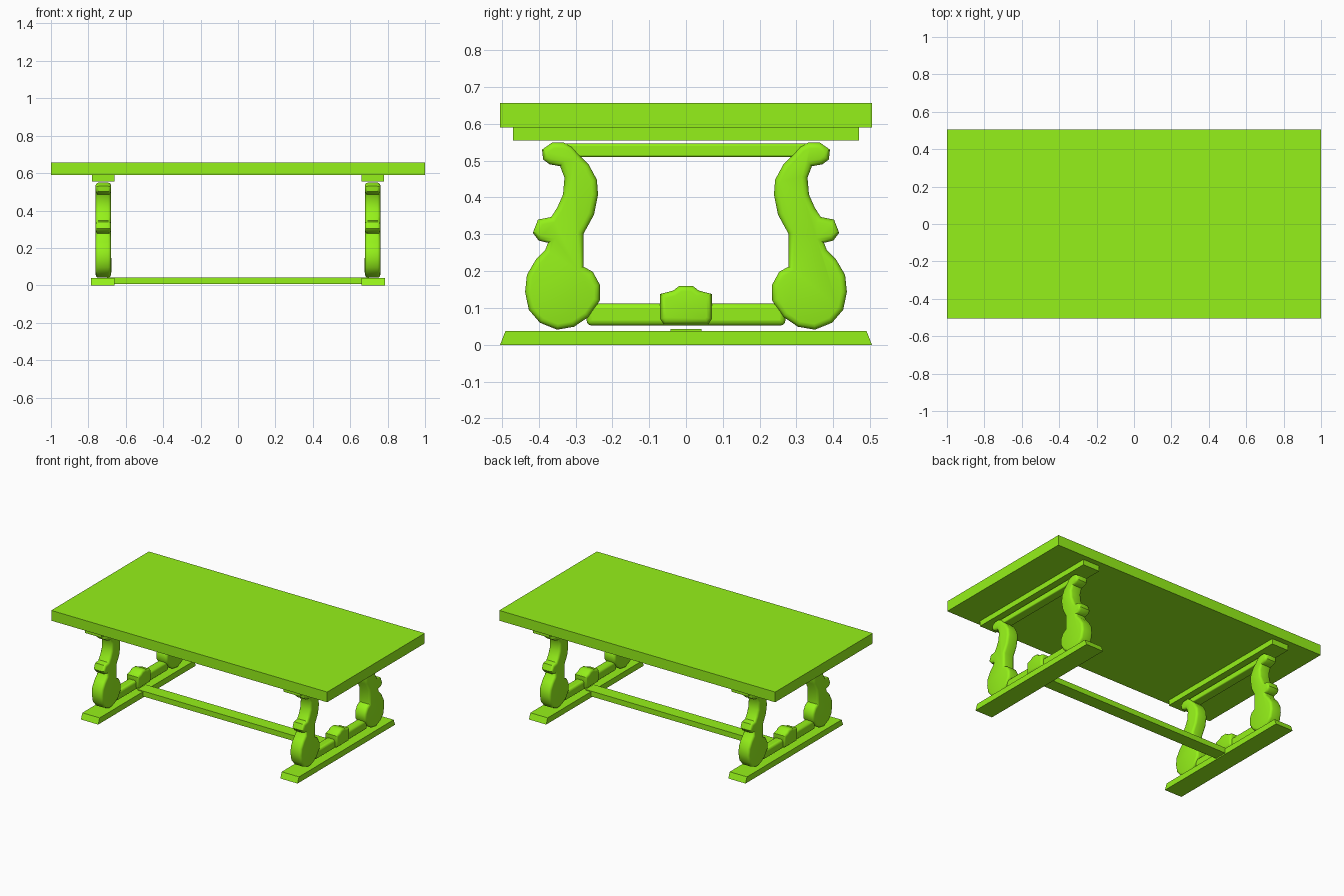
import bpy, bmesh

if "Cube" in bpy.data.objects:
    bpy.data.objects.remove(bpy.data.objects["Cube"])

green = bpy.data.materials.new("green_paint")
green.diffuse_color = (0.3, 0.88, 0.01, 1)
green.use_nodes = True
green.node_tree.nodes["Principled BSDF"].inputs["Base Color"].default_value = green.diffuse_color


def finish(name, bm, mirror=(False, False), bevel=0.0, segments=3):
    """Turn a bmesh into a mirrored, bevelled object with its origin at the world centre."""
    bmesh.ops.recalc_face_normals(bm, faces=bm.faces)
    mesh = bpy.data.meshes.new(name)
    bm.to_mesh(mesh)
    bm.free()
    ob = bpy.data.objects.new(name, mesh)
    bpy.context.collection.objects.link(ob)
    mesh.materials.append(green)
    if bevel:
        mod = ob.modifiers.new("bevel", "BEVEL")
        mod.width, mod.segments = bevel, segments
        mod.limit_method, mod.angle_limit = "ANGLE", 1.0
    if any(mirror):
        mod = ob.modifiers.new("mirror", "MIRROR")
        mod.use_axis = (mirror[0], mirror[1], False)
        mod.use_mirror_merge = False
    bpy.ops.object.select_all(action="DESELECT")
    ob.select_set(True)
    bpy.context.view_layer.objects.active = ob
    bpy.ops.object.shade_smooth_by_angle(angle=0.7)
    return ob


def slab(profile, x0, x1):
    """Extrude a (y, z) outline along x."""
    bm = bmesh.new()
    face = bm.faces.new([bm.verts.new((x0, y, z)) for y, z in profile])
    new = bmesh.ops.extrude_face_region(bm, geom=[face])["geom"]
    verts = [v for v in new if isinstance(v, bmesh.types.BMVert)]
    bmesh.ops.translate(bm, verts=verts, vec=(x1 - x0, 0, 0))
    return bm


def box(half_y, z0, z1, x0, x1, taper=0.0):
    t = half_y - taper
    return slab([(-half_y, z0), (half_y, z0), (t, z1), (-t, z1)], x0, x1)


# Top, and the pair of cleats that carry it
finish("table_top", box(0.505, 0.59, 0.657, -1, 1))
finish("top_cleat", box(0.47, 0.555, 0.59, 0.66, 0.78), (True, False))

# Floor runners with sloping ends, and the long stretcher between them
finish("foot_runner", box(0.505, 0, 0.038, 0.66, 0.785, 0.015), (True, False))
finish("long_stretcher", box(0.042, 0.008, 0.043, -0.7, 0.7))

# Cross rails joining each pair of legs
finish("upper_rail", box(0.34, 0.51, 0.546, 0.69, 0.75), (True, False), 0.006)
finish("lower_rail", box(0.27, 0.052, 0.112, 0.69, 0.75), (True, False), 0.014)

# Carved scroll legs: S-shaped outline with a large lower volute
leg = [(0.31, 0.538), (0.332, 0.549), (0.364, 0.549), (0.391, 0.53), (0.388, 0.503),
       (0.37, 0.49), (0.342, 0.485), (0.33, 0.454), (0.334, 0.408), (0.35, 0.372),
       (0.366, 0.347), (0.402, 0.34), (0.416, 0.304), (0.4, 0.283), (0.375, 0.277),
       (0.382, 0.258), (0.408, 0.231), (0.432, 0.19), (0.437, 0.144), (0.427, 0.095),
       (0.397, 0.06), (0.35, 0.041), (0.304, 0.049), (0.264, 0.076), (0.234, 0.12),
       (0.234, 0.163), (0.253, 0.198), (0.278, 0.212), (0.278, 0.302), (0.25, 0.353),
       (0.239, 0.408), (0.242, 0.448), (0.264, 0.489), (0.291, 0.516)]
bm = slab(leg, 0.679, 0.761)
# Round the carved flanks by chamfering the outline edges of both sides
rim = [e for e in bm.edges if abs(e.verts[0].co.x - e.verts[1].co.x) < 1e-5]
bmesh.ops.bevel(bm, geom=rim, offset=0.016, segments=3, profile=0.5, affect="EDGES",
                clamp_overlap=True)
finish("scroll_leg", bm, (True, True))

# Carved boss in the middle of each lower rail
boss = [(-0.06, 0.056), (0.06, 0.056), (0.07, 0.07), (0.07, 0.138), (0.035, 0.147),
        (0.018, 0.16), (-0.018, 0.16), (-0.035, 0.147), (-0.07, 0.138), (-0.07, 0.07)]
bm = slab(boss, 0.677, 0.763)
rim = [e for e in bm.edges if abs(e.verts[0].co.x - e.verts[1].co.x) < 1e-5]
bmesh.ops.bevel(bm, geom=rim, offset=0.015, segments=3, profile=0.5, affect="EDGES",
                clamp_overlap=True)
finish("rail_boss", bm, (True, False))
